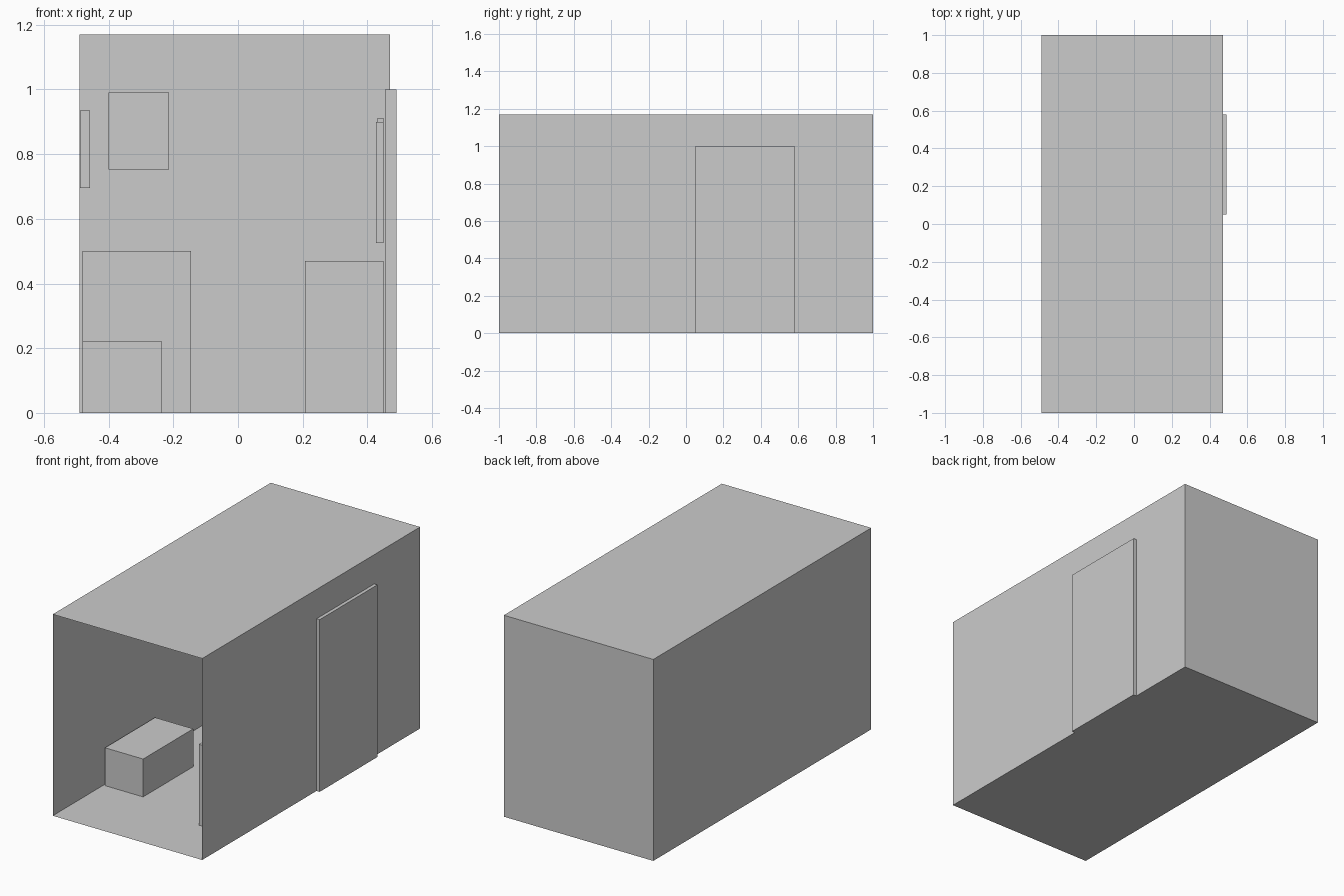
import bpy, bmesh

if "Cube" in bpy.data.objects:
    bpy.data.objects.remove(bpy.data.objects["Cube"])


def box(name, x, y, z, open_front=False):
    """Box from (min, max) ranges, optionally without its front face."""
    bm = bmesh.new()
    bmesh.ops.create_cube(bm, size=1)
    for v in bm.verts:
        v.co = [r[0] if c < 0 else r[1] for c, r in zip(v.co, (x, y, z))]
    if open_front:
        bm.normal_update()
        front = [f for f in bm.faces if f.normal.y < -0.5]
        bmesh.ops.delete(bm, geom=front, context='FACES')
    mesh = bpy.data.meshes.new(name)
    bm.to_mesh(mesh)
    bm.free()
    obj = bpy.data.objects.new(name, mesh)
    bpy.context.collection.objects.link(obj)
    return obj


# Thin-walled room, open at the front
box("room_shell", (-0.49, 0.47), (-1, 1), (0, 1.17), open_front=True)

# Door set through the right wall
box("door", (0.455, 0.49), (0.05, 0.58), (0, 1.0))

# Furniture along the walls
box("low_bench", (-0.48, -0.235), (-0.535, -0.075), (0, 0.22))
box("corner_cabinet", (-0.48, -0.145), (0.57, 0.99), (0, 0.5))
box("side_counter", (0.207, 0.45), (-0.655, -0.02), (0, 0.47))

# Wall panels above the counter
box("front_wall_panel", (0.427, 0.45), (-0.60, -0.36), (0.525, 0.90))
box("rear_wall_panel", (0.431, 0.45), (-0.31, -0.07), (0.53, 0.912))

# Pictures on the left and back walls
box("left_picture", (-0.489, -0.458), (0.08, 0.30), (0.695, 0.935))
box("back_picture", (-0.40, -0.213), (0.97, 0.999), (0.753, 0.99))
